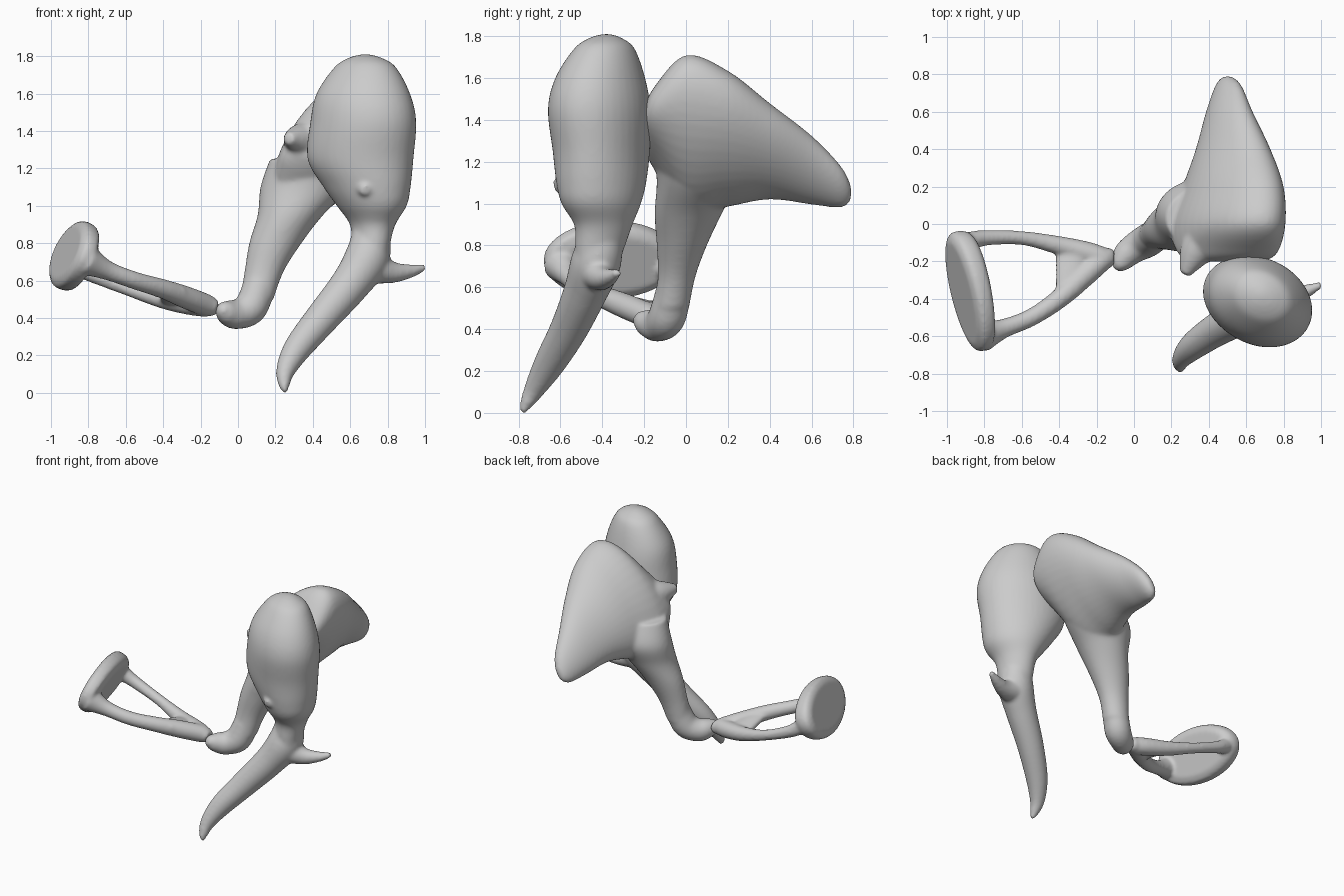
import bpy, bmesh
from math import sin, cos, tau
from mathutils import Vector

cube = bpy.data.objects.get("Cube")
if cube:
    bpy.data.objects.remove(cube, do_unlink=True)

SIDES, STEPS = 40, 6
UP = Vector((0, 0, 1))

bone = bpy.data.materials.new("bone grey")
bone.use_nodes = True
colour = (0.6, 0.6, 0.6, 1)
bone.diffuse_color = colour
shader = next(n for n in bone.node_tree.nodes if n.type == "BSDF_PRINCIPLED")
shader.inputs["Base Color"].default_value = colour


def spline(rows):
    """Smoothly interpolate stations of equal length."""
    out = []
    last = len(rows) - 1
    for i in range(last):
        a, b, c, d = rows[max(i - 1, 0)], rows[i], rows[i + 1], rows[min(i + 2, last)]
        for s in range(STEPS):
            t = s / STEPS
            out.append([q + (r - p) * t / 2 + (2 * p - 5 * q + 4 * r - u) * t * t / 2
                        + (3 * q - p - 3 * r + u) * t ** 3 / 2
                        for p, q, r, u in zip(a, b, c, d)])
    out.append(list(rows[last]))
    return out


def loft(bm, rows, plane="path", skew=0.0):
    """Skin rings at stations (x, y, z, half width, half depth)."""
    rows = spline([r if len(r) > 4 else (*r, r[3]) for r in rows])
    centres = [Vector(r[:3]) for r in rows]
    rings = []
    for i, row in enumerate(rows):
        p, q = max(row[3], 0.004), max(row[4], 0.004)
        if plane == "path":
            along = (centres[min(i + 1, len(rows) - 1)] - centres[max(i - 1, 0)]).normalized()
            u = along.cross(UP).normalized()
            v = u.cross(along)
        else:
            u = Vector((1, 0, 0))
            v = UP if plane == "xz" else Vector((0, 1, 0))
        rings.append([bm.verts.new(centres[i] + u * p * cos(k * tau / SIDES)
                                   + v * q * sin(k * tau / SIDES + skew))
                      for k in range(SIDES)])
    for a, b in zip(rings, rings[1:]):
        for k in range(SIDES):
            n = (k + 1) % SIDES
            bm.faces.new((a[k], a[n], b[n], b[k]))
    bm.faces.new(rings[0][::-1])
    bm.faces.new(rings[-1])


def finish(bm, name, smoothing):
    """Fuse the overlapping lofts into one smooth organic skin."""
    bmesh.ops.recalc_face_normals(bm, faces=bm.faces)
    mesh = bpy.data.meshes.new(name)
    bm.to_mesh(mesh)
    bm.free()
    mesh.materials.append(bone)
    obj = bpy.data.objects.new(name, mesh)
    bpy.context.collection.objects.link(obj)
    fuse = obj.modifiers.new("fuse", "REMESH")
    fuse.mode = "VOXEL"
    fuse.voxel_size = 0.012
    fuse.use_smooth_shade = True
    relax = obj.modifiers.new("relax", "SMOOTH")
    relax.factor = 0.5
    relax.iterations = smoothing


# Hammer bone: rounded head narrowing to a neck
bm = bmesh.new()
loft(bm, [(.68, -.38, 1.81, .02, .02), (.68, -.385, 1.79, .09, .08),
          (.68, -.39, 1.74, .165, .145), (.67, -.41, 1.6, .25, .215),
          (.67, -.415, 1.45, .283, .245), (.655, -.405, 1.25, .283, .232),
          (.69, -.405, 1.1, .233, .215), (.715, -.405, 1, .187, .19),
          (.72, -.395, .9, .122, .14), (.71, -.41, .8, .105, .12),
          (.7, -.43, .7, .1, .1)], "xy", -.2)
# Hammer bone: curved handle, side spur and small front bump
loft(bm, [(.71, -.4, .85, .1), (.69, -.43, .72, .12), (.6, -.48, .58, .105),
          (.45, -.56, .4, .09), (.32, -.65, .24, .075), (.255, -.72, .12, .052),
          (.247, -.765, .04, .03), (.255, -.78, 0, .012)])
loft(bm, [(.7, -.43, .68, .1), (.82, -.4, .645, .06),
          (.92, -.36, .65, .037), (1, -.325, .672, .018)])
loft(bm, [(.69, -.48, 1.15, .09), (.68, -.57, 1.1, .06), (.68, -.63, 1.08, .025)])
finish(bm, "hammer_bone", 8)

# Anvil bone: slanted body tapering into the short rear process
bm = bmesh.new()
loft(bm, [(.5, -.2, 1.36, .2, .1), (.5, -.15, 1.36, .27, .2),
          (.5, 0, 1.33, .31, .38), (.53, .2, 1.31, .27, .325),
          (.53, .4, 1.25, .2, .23), (.51, .6, 1.16, .125, .165),
          (.505, .74, 1.08, .07, .1), (.5, .79, 1.05, .025, .035)], "xz", .6)
# Anvil bone: long process, bent knob and joint corner
loft(bm, [(.42, .03, 1.25, .25, .18), (.36, .05, 1.1, .24, .19),
          (.28, .01, .95, .175, .16), (.2, -.02, .8, .14, .12),
          (.14, -.045, .65, .105, .09), (.1, -.07, .5, .09, .085)], "xy")
loft(bm, [(.115, -.06, .58, .085), (.07, -.09, .46, .09), (0, -.13, .42, .08),
          (-.045, -.17, .425, .072), (-.075, -.22, .44, .05), (-.085, -.25, .445, .02)])
loft(bm, [(.42, -.02, 1.33, .14), (.33, -.15, 1.35, .09), (.27, -.27, 1.36, .03)])
finish(bm, "anvil_bone", 10)

# Stirrup bone: tilted oval footplate
bm = bmesh.new()
loft(bm, [(-.815, -.345, .708, .27, .14), (-.84, -.35, .718, .32, .185),
          (-.9, -.364, .742, .325, .19), (-.925, -.37, .752, .28, .15)])
# Stirrup bone: rear and front arms meeting at the head
head = [(-.16, -.185, .465, .058), (-.112, -.185, .455, .035)]
loft(bm, [(-.9, -.1, .7, .055), (-.8, -.075, .64, .042), (-.6, -.075, .56, .037),
          (-.4, -.115, .5, .05), (-.25, -.155, .475, .06)] + head)
loft(bm, [(-.81, -.6, .71, .085), (-.7, -.56, .655, .052), (-.55, -.5, .6, .047),
          (-.4, -.4, .555, .052), (-.28, -.29, .51, .06)] + head)
# Stirrup bone: web between the arms
loft(bm, [(-.34, -.13, .49, .08, .035), (-.34, -.25, .52, .08, .035),
          (-.35, -.37, .545, .07, .035)])
finish(bm, "stirrup_bone", 5)
